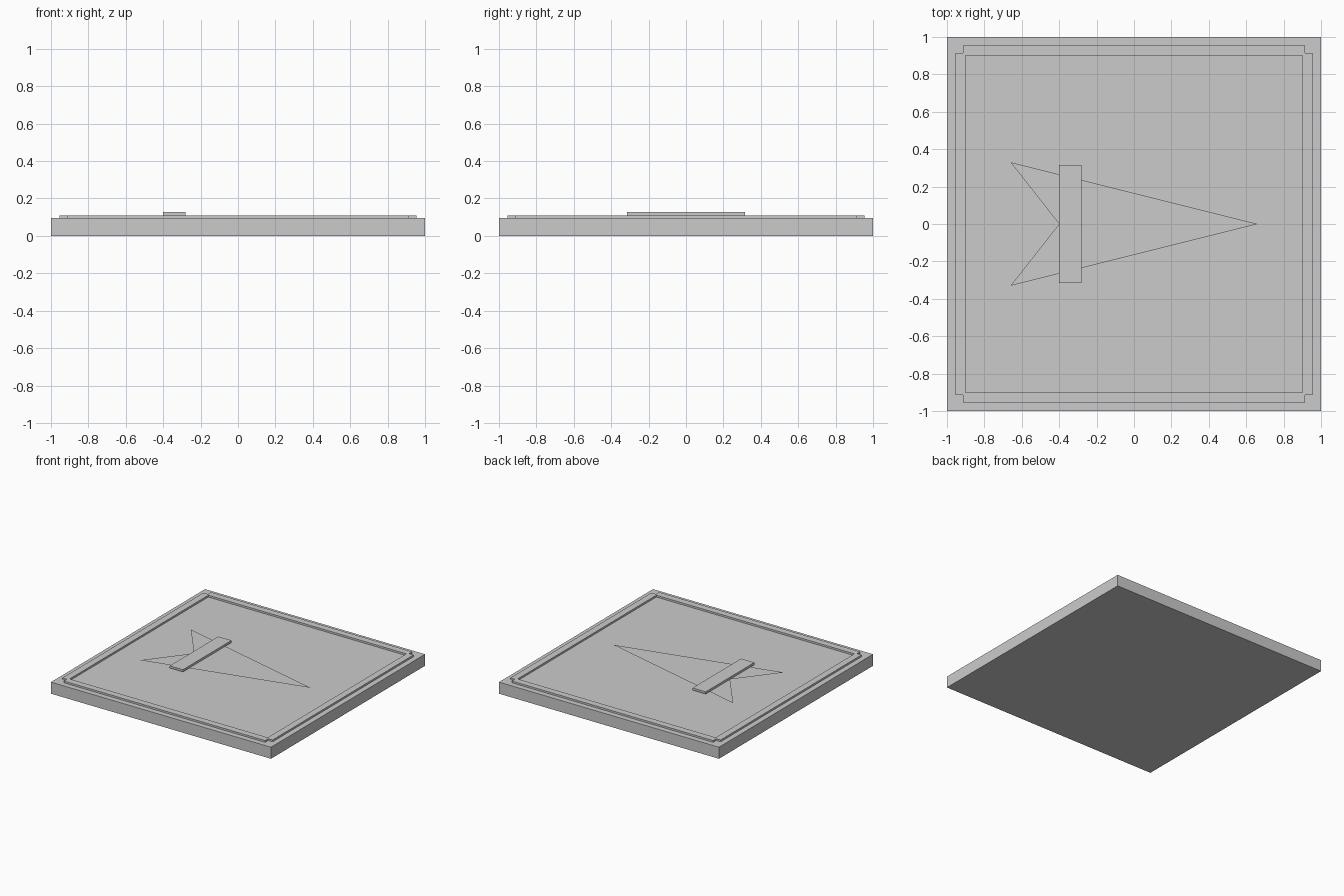
import bpy
import bmesh

if "Cube" in bpy.data.objects:
    bpy.data.objects.remove(bpy.data.objects["Cube"])

BASE_TOP = 0.095
TRIM_TOP = 0.11
BAR_TOP = 0.128


def new_object(name, bm):
    bmesh.ops.recalc_face_normals(bm, faces=bm.faces[:])
    mesh = bpy.data.meshes.new(name)
    bm.to_mesh(mesh)
    bm.free()
    obj = bpy.data.objects.new(name, mesh)
    bpy.context.collection.objects.link(obj)
    return obj


def box(name, x0, x1, y0, y1, z0, z1):
    bm = bmesh.new()
    bmesh.ops.create_cube(bm, size=1)
    for v in bm.verts:
        v.co.x = x1 if v.co.x > 0 else x0
        v.co.y = y1 if v.co.y > 0 else y0
        v.co.z = z1 if v.co.z > 0 else z0
    return new_object(name, bm)


# Square slab
box("base_slab", -1, 1, -1, 1, 0, BASE_TOP)

# Raised border with notched corners: one side and corner, turned four times
outer, notch, inner = 0.955, 0.915, 0.90
quarter_outer = [(notch, -notch), (outer, -notch), (outer, notch), (notch, notch)]
bm = bmesh.new()


def turned(x, y, k):
    for _ in range(k):
        x, y = -y, x
    return x, y


def vert(p, z):
    return bm.verts.new((p[0], p[1], z))


for k in range(4):
    side = [turned(x, y, k) for x, y in quarter_outer]
    a, b = turned(inner, -inner, k), turned(inner, inner, k)
    # top face of this side
    bm.faces.new([vert(p, TRIM_TOP) for p in [a] + side + [b]])
    # outer walls, then inner wall
    for p, q in list(zip(side, side[1:])) + [(b, a)]:
        bm.faces.new([vert(p, BASE_TOP), vert(q, BASE_TOP),
                      vert(q, TRIM_TOP), vert(p, TRIM_TOP)])
bmesh.ops.remove_doubles(bm, verts=bm.verts[:], dist=1e-5)
new_object("border_trim", bm)

# Flat arrow, level with the border top
bm = bmesh.new()
arrow = [(0.66, 0), (-0.66, 0.33), (-0.40, 0), (-0.66, -0.33)]
tip, left, notch_v, right = [bm.verts.new((x, y, TRIM_TOP)) for x, y in arrow]
bm.faces.new((tip, left, notch_v, right))
obj = new_object("arrow_marker", bm)
if obj.data.polygons[0].normal.z < 0:
    obj.data.flip_normals()

# Bar across the arrow
box("cross_bar", -0.40, -0.28, -0.315, 0.315, TRIM_TOP, BAR_TOP)
